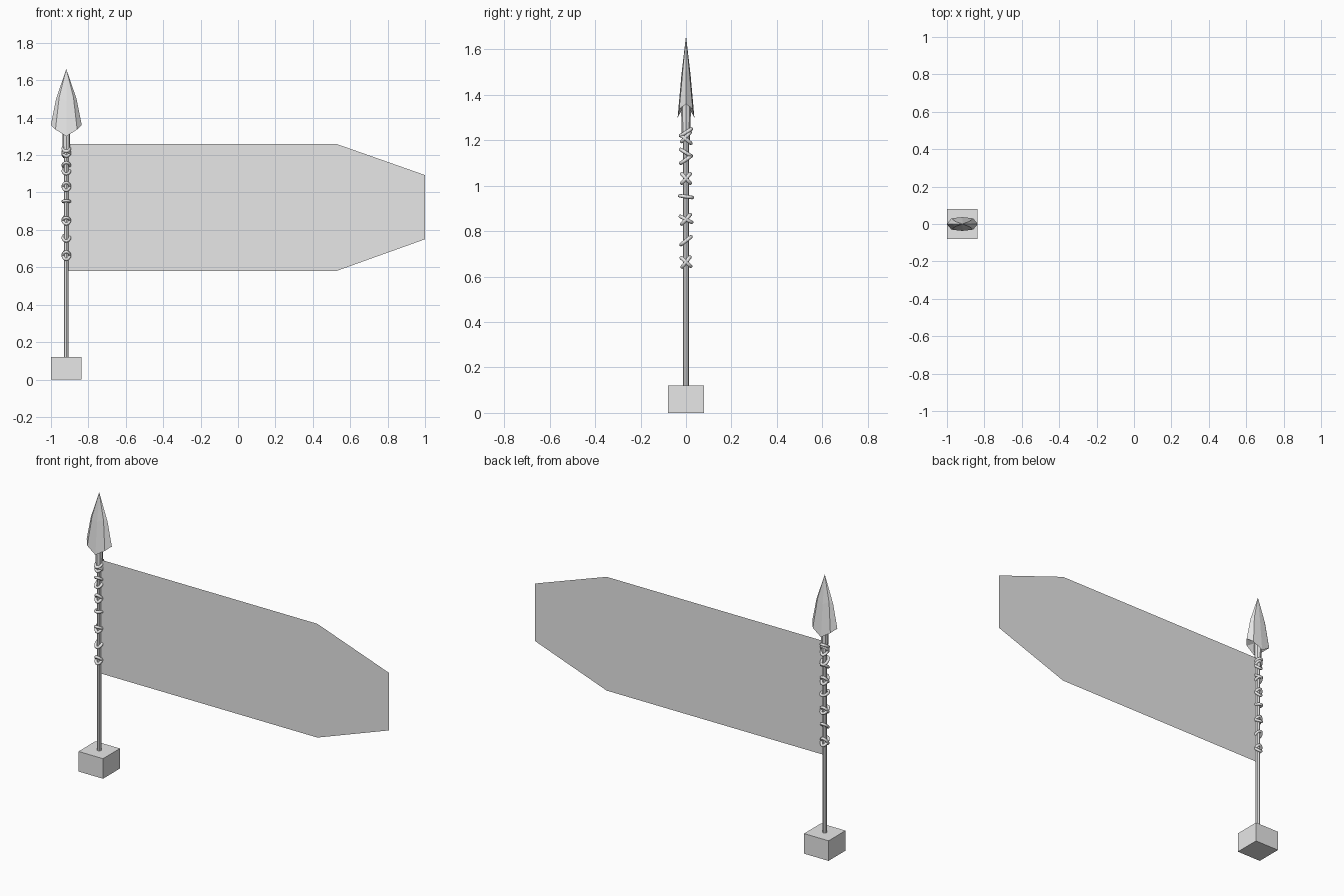
import bpy, bmesh, math
from mathutils import Matrix, Vector

if "Cube" in bpy.data.objects:
    bpy.data.objects.remove(bpy.data.objects["Cube"])

grey = bpy.data.materials.new("plain grey")
grey.diffuse_color = (0.8, 0.8, 0.8, 1)
grey.use_nodes = True
grey.node_tree.nodes["Principled BSDF"].inputs["Base Color"].default_value = grey.diffuse_color
PX = -0.918  # pole axis


def make(name, bm, loc=(PX, 0, 0)):
    bmesh.ops.recalc_face_normals(bm, faces=bm.faces)
    me = bpy.data.meshes.new(name)
    bm.to_mesh(me)
    bm.free()
    me.materials.append(grey)
    ob = bpy.data.objects.new(name, me)
    ob.location = loc
    bpy.context.collection.objects.link(ob)
    return ob


def loft(bm, rings, closed=True):
    """Join successive rings of points with quads."""
    vr = [[bm.verts.new(p) for p in r] for r in rings]
    n = len(vr[0])
    pairs = list(zip(vr, vr[1:])) + ([(vr[-1], vr[0])] if closed else [])
    for a, b in pairs:
        for i in range(n):
            bm.faces.new((a[i], a[(i + 1) % n], b[(i + 1) % n], b[i]))
    return vr


# Base block
bm = bmesh.new()
bmesh.ops.create_cube(bm, size=1, matrix=Matrix.Diagonal((0.162, 0.16, 0.12, 1)))
make("base_block", bm, (PX, 0, 0.06))


# Pole and spear socket
def rod(name, r1, r2, z0, z1):
    bm = bmesh.new()
    bmesh.ops.create_cone(bm, cap_ends=True, segments=8, radius1=r1, radius2=r2, depth=z1 - z0)
    make(name, bm, (PX, 0, (z0 + z1) / 2))


rod("pole", 0.013, 0.013, 0.11, 1.25)
rod("spear_socket", 0.018, 0.023, 1.2, 1.38)

# Swallow-tailed flag: one thin sheet
bm = bmesh.new()
outline = [(PX, 0.58), (0.525, 0.58), (1.0, 0.75), (0.525, 0.92),
           (1.0, 1.093), (0.525, 1.26), (PX, 1.26)]
bm.faces.new([bm.verts.new((x, 0, z)) for x, z in outline])
bmesh.ops.triangulate(bm, faces=bm.faces)
make("flag", bm, (0, 0, 0))


# Spear head: hexagon-like sections with a central ridge and notched underside
def section(w, zs, wm, ym, zm, yc, zc):
    return [(w, 0, zs), (wm, ym, zm), (0, yc, zc), (-wm, ym, zm),
            (-w, 0, zs), (-wm, -ym, zm), (0, -yc, zc), (wm, -ym, zm)]


bm = bmesh.new()
vr = loft(bm, [section(0.083, 1.36, 0.058, 0.03, 1.337, 0.037, 1.3),
               section(0.055, 1.5, 0.038, 0.014, 1.51, 0.02, 1.49)], closed=False)
for ring, z in ((vr[0], 1.365), (vr[1], 1.66)):
    apex = bm.verts.new((0, 0, z))
    for i in range(8):
        bm.faces.new((ring[i], ring[(i + 1) % 8], apex))
make("spear_head", bm)

# Rope lashings: oval loops, crossed in pairs or single (height, tilt in degrees)
loops = [(1.235, 32), (1.205, -40), (1.215, 48), (1.145, -32), (1.115, 34),
         (1.032, 48), (1.032, -48), (0.952, -8), (0.852, 48), (0.852, -28),
         (0.758, 38), (0.664, 52), (0.664, -42)]
for k, (z, tilt) in enumerate(loops):
    bm = bmesh.new()
    rings = []
    for i in range(16):
        a = 2 * math.pi * i / 16
        d = Vector((math.cos(a), math.sin(a), 0))
        rings.append([Vector((d.x * 0.018, d.y * 0.028, 0)) + 0.008 *
                      (d * math.cos(b) + Vector((0, 0, math.sin(b))))
                      for b in (2 * math.pi * j / 8 for j in range(8))])
    loft(bm, rings)
    ob = make(f"rope_loop_{k + 1}", bm, (PX, 0, z))
    ob.rotation_euler.x = math.radians(tilt)
    for p in ob.data.polygons:
        p.use_smooth = True
